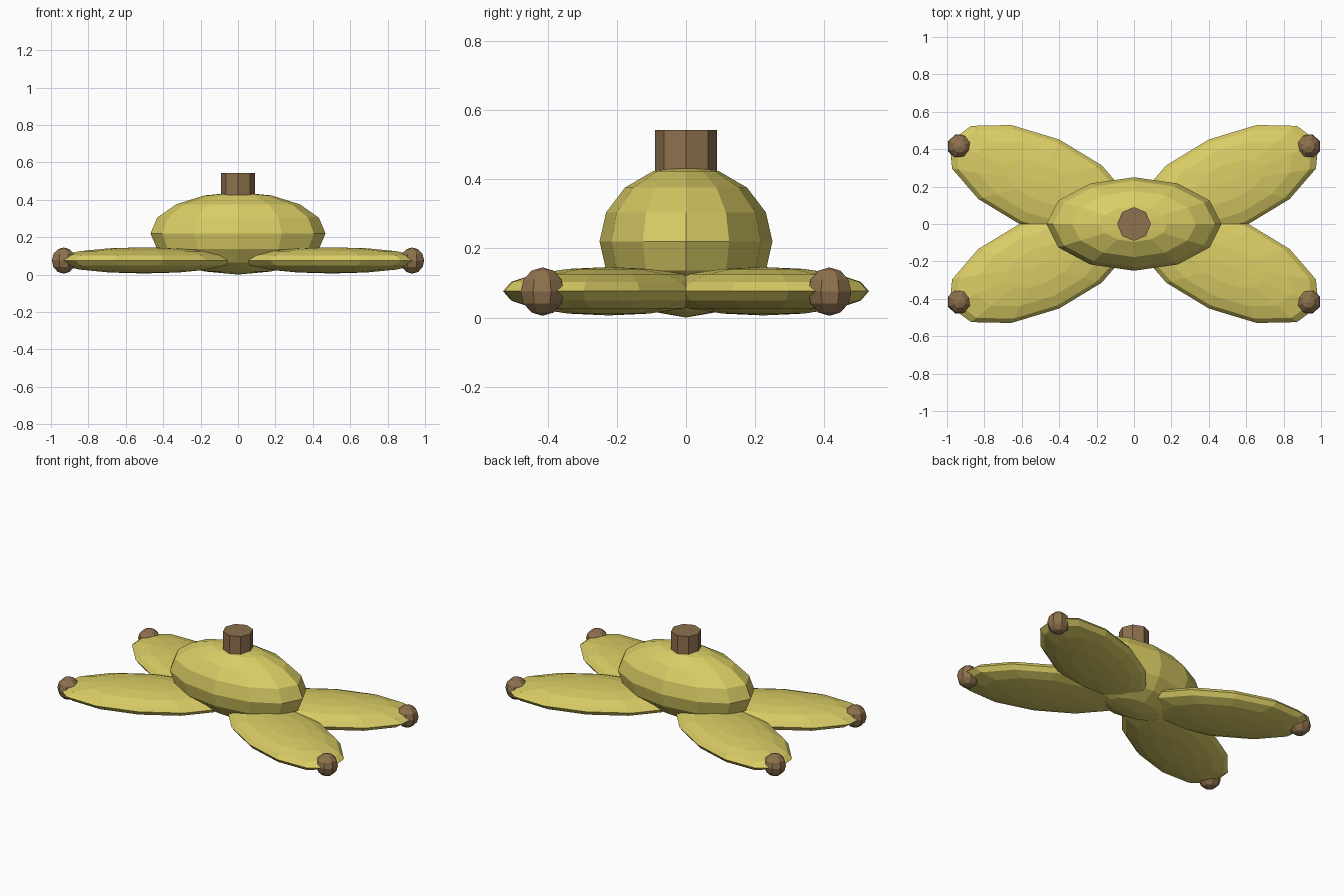
import bpy, math
from mathutils import Matrix

if "Cube" in bpy.data.objects:
    bpy.data.objects.remove(bpy.data.objects["Cube"])


def material(name, rgb):
    m = bpy.data.materials.new(name)
    m.diffuse_color = (*rgb, 1)
    m.use_nodes = True
    m.node_tree.nodes["Principled BSDF"].inputs["Base Color"].default_value = m.diffuse_color
    return m


yellow = material("mustard yellow", (0.70, 0.61, 0.13))
brown = material("bark brown", (0.27, 0.165, 0.075))


def finish(name, mat):
    ob = bpy.context.object
    ob.name = name
    ob.data.materials.append(mat)
    return ob


def ellipsoid(name, mat, loc, radii, segments, rings, turn=0.0):
    bpy.ops.mesh.primitive_uv_sphere_add(segments=segments, ring_count=rings, radius=1)
    ob = finish(name, mat)
    # vertices start on the long axis, then turn about z
    ob.data.transform(Matrix.Diagonal((*radii, 1)))
    ob.location = loc
    ob.rotation_euler = (0, 0, turn)
    return ob


# Body
ellipsoid("body", yellow, (0, 0, 0.22), (0.468, 0.25, 0.22), 12, 8)

# Stem on top
bpy.ops.mesh.primitive_cylinder_add(vertices=8, radius=0.09, depth=0.16,
                                    location=(0, 0, 0.463))
finish("stem", brown)

# Four flat lobes with a round tip each
spread = math.radians(24)
for side, turn in (("front_right", -spread), ("back_right", spread),
                   ("back_left", math.pi - spread), ("front_left", math.pi + spread)):
    c, s = math.cos(turn), math.sin(turn)
    ellipsoid(side + "_lobe", yellow, (0.55 * c, 0.55 * s, 0.076),
              (0.53, 0.25, 0.07), 12, 8, turn)
    ellipsoid(side + "_tip", brown, (1.02 * c, 1.02 * s, 0.075),
              (0.068, 0.068, 0.07), 8, 6, turn)
